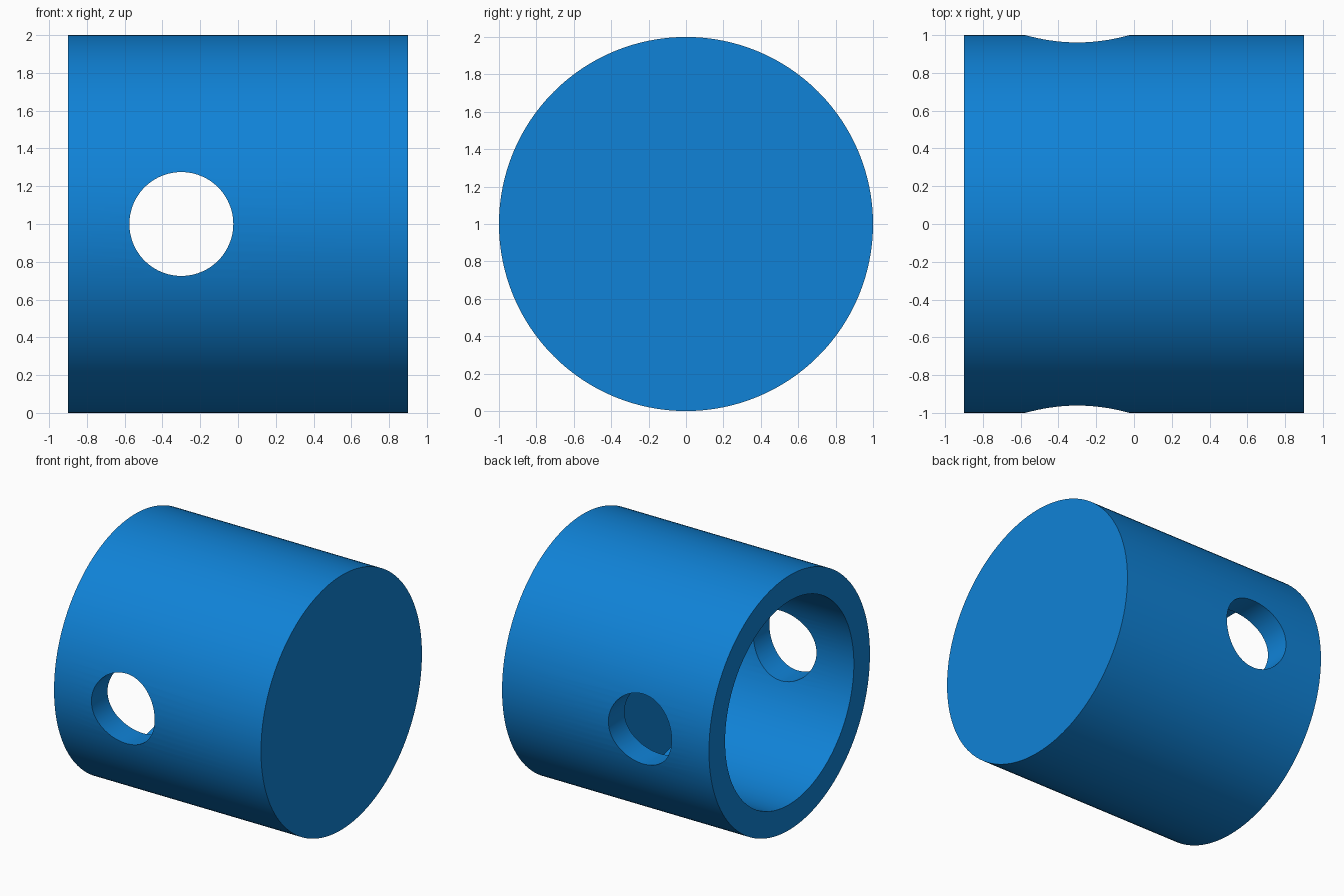
import bpy
import math
from math import pi

cube = bpy.data.objects.get("Cube")
if cube:
    bpy.data.objects.remove(cube, do_unlink=True)

RADIUS, BORE, HALF = 1.0, 0.8, 0.9
FLOOR_X = 0.3                      # inner end of the blind bore
HOLE_X, HOLE_RADIUS = -0.3, 0.275  # cross hole, front to back

blue = bpy.data.materials.new("Blue")
blue.use_nodes = True
colour = (0.005, 0.225, 0.68, 1.0)
blue.diffuse_color = colour
blue.node_tree.nodes["Principled BSDF"].inputs["Base Color"].default_value = colour


def cylinder(name, radius, length, centre, rotation, sides):
    bpy.ops.mesh.primitive_cylinder_add(vertices=sides, radius=radius, depth=length,
                                        location=centre, rotation=rotation)
    obj = bpy.context.object
    obj.name = name
    obj.data.materials.append(blue)
    return obj


def cut(target, cutter):
    mod = target.modifiers.new(cutter.name, "BOOLEAN")
    mod.operation = "DIFFERENCE"
    mod.solver = "EXACT"
    mod.object = cutter
    bpy.context.view_layer.objects.active = target
    bpy.ops.object.modifier_apply(modifier=mod.name)
    bpy.data.objects.remove(cutter, do_unlink=True)


along_x, along_y = (0, pi / 2, 0), (pi / 2, 0, 0)

# Solid round body
sleeve = cylinder("sleeve", RADIUS, 2 * HALF, (0, 0, 1), along_x, 128)

# Blind bore, open on the -x end
start = -HALF - 0.2
bore = cylinder("bore_cutter", BORE, FLOOR_X - start, ((FLOOR_X + start) / 2, 0, 1), along_x, 128)
cut(sleeve, bore)

# Cross hole through both walls
hole = cylinder("hole_cutter", HOLE_RADIUS, 3, (HOLE_X, 0, 1), along_y, 96)
cut(sleeve, hole)

# Smooth walls, crisp rims
bpy.ops.object.select_all(action="DESELECT")
sleeve.select_set(True)
bpy.context.view_layer.objects.active = sleeve
bpy.ops.object.shade_smooth_by_angle(angle=math.radians(30))
